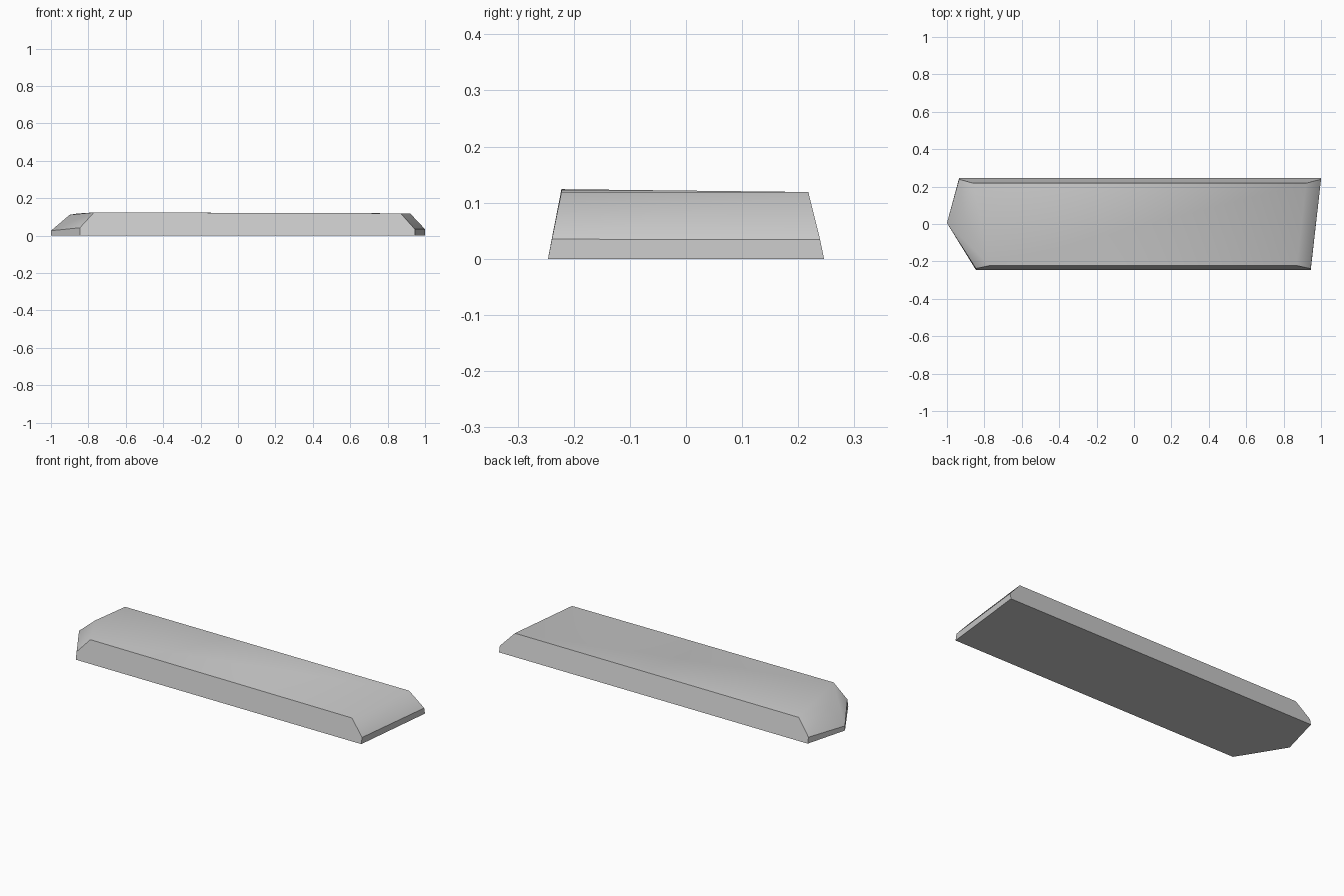
import bpy, bmesh

if "Cube" in bpy.data.objects:
    bpy.data.objects.remove(bpy.data.objects["Cube"])

# Each corner, counter-clockwise: foot (x, y), lip (x, y, z), crown (x, y, z)
corners = [
    ((-1.0, 0.005), (-1.0, 0.005, 0.026), (-0.90, 0.005, 0.111)),      # pointed end
    ((-0.845, -0.246), (-0.845, -0.238, 0.042), (-0.77, -0.222, 0.124)),
    ((0.945, -0.246), (0.945, -0.239, 0.035), (0.87, -0.222, 0.119)),
    ((1.0, 0.246), (1.0, 0.239, 0.034), (0.92, 0.218, 0.119)),
    ((-0.935, 0.246), (-0.935, 0.239, 0.034), (-0.86, 0.218, 0.118)),
]

bm = bmesh.new()
foot = [bm.verts.new((*c[0], 0)) for c in corners]
lip = [bm.verts.new(c[1]) for c in corners]
crown = [bm.verts.new(c[2]) for c in corners]

# Underside
bm.faces.new(foot[::-1])

# Long sides, each one flat slanted face
for a, b in ((1, 2), (3, 4)):
    bm.faces.new((foot[a], foot[b], lip[b], crown[b], crown[a], lip[a]))

# Low upright end faces and the sloping faces above them
top = []
for a, b in ((0, 1), (2, 3), (4, 0)):
    bm.faces.new((foot[a], foot[b], lip[b], lip[a]))
    top.append(bm.faces.new((lip[a], lip[b], crown[b], crown[a])))

# Top surface
top.append(bm.faces.new((crown[0], crown[1], crown[4])))
top.append(bm.faces.new(crown[1:]))

# Smooth only across the top and its end slopes
top = set(top)
for f in bm.faces:
    f.smooth = True
for e in bm.edges:
    e.smooth = all(f in top for f in e.link_faces)
bmesh.ops.recalc_face_normals(bm, faces=bm.faces)

mesh = bpy.data.meshes.new("plank_slab")
bm.to_mesh(mesh)
bm.free()
slab = bpy.data.objects.new("plank_slab", mesh)
bpy.context.collection.objects.link(slab)
